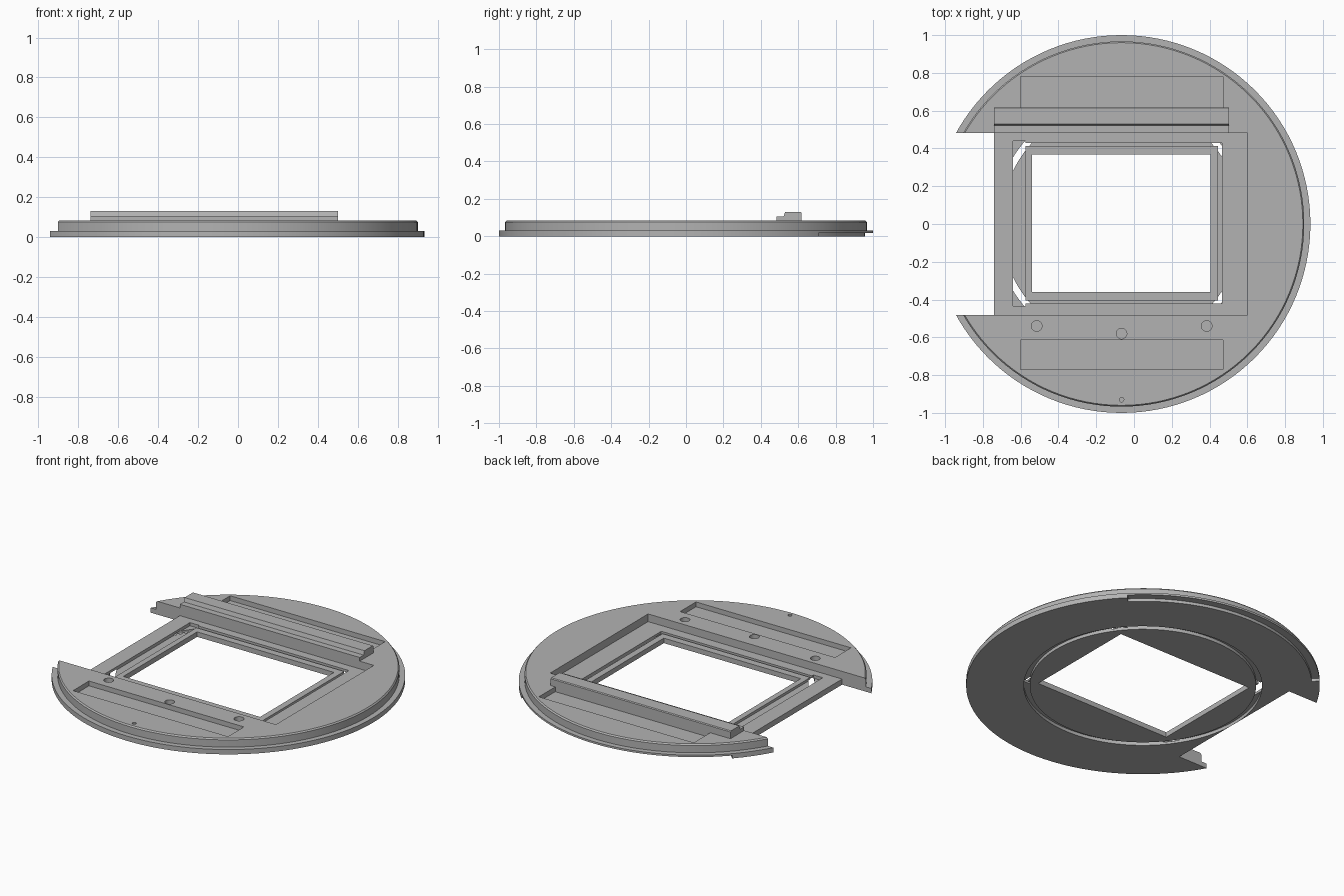
import bpy, bmesh, math

cube = bpy.data.objects.get("Cube")
if cube:
    bpy.data.objects.remove(cube, do_unlink=True)

CX = -0.066      # centre of the round plate
TOP = 0.083      # top of the plate
FLOOR = 0.035    # floor of the wide pocket
SEG = 128

grey = bpy.data.materials.new("mid_grey")
grey.use_nodes = True
colour = (0.45, 0.45, 0.45, 1)
grey.diffuse_color = colour
grey.node_tree.nodes["Principled BSDF"].inputs["Base Color"].default_value = colour


def finish(name, bm):
    bmesh.ops.recalc_face_normals(bm, faces=bm.faces)
    mesh = bpy.data.meshes.new(name)
    bm.to_mesh(mesh)
    bm.free()
    mesh.materials.append(grey)
    obj = bpy.data.objects.new(name, mesh)
    bpy.context.collection.objects.link(obj)
    return obj


def box(name, x0, x1, y0, y1, z0, z1):
    bm = bmesh.new()
    bmesh.ops.create_cube(bm, size=1)
    for v in bm.verts:
        v.co = (x1 if v.co.x > 0 else x0, y1 if v.co.y > 0 else y0, z1 if v.co.z > 0 else z0)
    return finish(name, bm)


def peg(name, x, y, r, z0, z1):
    bm = bmesh.new()
    bmesh.ops.create_cone(bm, cap_ends=True, segments=32, radius1=r, radius2=r, depth=z1 - z0)
    bmesh.ops.translate(bm, verts=bm.verts, vec=(x, y, (z0 + z1) / 2))
    return finish(name, bm)


def lathe(name, profile, start=0, sweep=360, closed=False):
    """Turn an (r, z) profile about the plate centre; closed profiles are tubes."""
    bm = bmesh.new()
    full = sweep == 360
    count = SEG if full else SEG // 2
    rings = []
    for i in range(count if full else count + 1):
        a = math.radians(start + sweep * i / count)
        rings.append([bm.verts.new((CX + r * math.cos(a), r * math.sin(a), z)) for r, z in profile])
    n = len(profile)
    for i in range(count):
        a, b = rings[i], rings[(i + 1) % len(rings)]
        for j in range(n if closed else n - 1):
            k = (j + 1) % n
            bm.faces.new((a[j], b[j], b[k], a[k]))
    if not closed:
        bm.faces.new([r[0] for r in rings])
        bm.faces.new([r[-1] for r in rings])
    elif not full:
        bm.faces.new(rings[0])
        bm.faces.new(rings[-1])
    return finish(name, bm)


def boolean(target, tool, operation="DIFFERENCE"):
    mod = target.modifiers.new(tool.name, "BOOLEAN")
    mod.operation = operation
    mod.solver = "EXACT"
    mod.object = tool
    bpy.context.view_layer.objects.active = target
    bpy.ops.object.modifier_apply(modifier=mod.name)
    bpy.data.objects.remove(tool, do_unlink=True)


# Round plate with a thin flange and a chamfered top edge
plate = lathe("round_plate", [(1, 0), (1, 0.03), (0.967, 0.03), (0.967, 0.075), (0.96, TOP)])

# Open side, wide pocket, moat around the window
cutters = [
    box("side_opening", -1.3, -0.74, -0.483, 0.483, -0.1, 0.3),
    box("wide_pocket", -0.8, 0.6, -0.483, 0.483, FLOOR, 0.3),
    box("moat", -0.6, 0.465, -0.42, 0.43, 0.015, 0.2),
    box("moat_slot", -0.64, -0.575, -0.435, 0.44, 0.015, 0.2),
    # Long shallow trays front and back
    box("front_tray", -0.6, 0.47, -0.77, -0.613, 0.053, 0.2),
    box("back_tray", -0.6, 0.47, 0.6, 0.78, 0.053, 0.2),
    # Ring groove underneath, and undercut of the back flange
    lathe("ring_groove", [(0.64, -0.1), (0.674, -0.1), (0.674, 0.02), (0.64, 0.02)], closed=True),
    lathe("flange_undercut", [(0.956, -0.1), (1.1, -0.1), (1.1, 0.018), (0.956, 0.018)],
          45, 92, closed=True),
]
# Blind holes along the front
for x, y, r in ((-0.515, -0.54, 0.028), (CX, -0.58, 0.028), (0.385, -0.54, 0.028), (CX, -0.93, 0.012)):
    cutters.append(peg("blind_hole", x, y, r, 0.05, 0.2))
for tool in cutters:
    boolean(plate, tool)

# Raised lip around the window
lip = box("window_lip", -0.575, 0.445, -0.405, 0.412, 0.005, 0.031)
boolean(lip, lathe("lip_groove", [(0.64, -0.1), (0.674, -0.1), (0.674, 0.02), (0.64, 0.02)], closed=True))
boolean(plate, lip, "UNION")
boolean(plate, box("window", -0.54, 0.405, -0.36, 0.368, -0.1, 0.3))

# Stepped rail behind the pocket, extruded along x
outline = [(0.483, 0.07), (0.483, 0.106), (0.522, 0.106), (0.53, 0.13), (0.613, 0.13), (0.618, 0.125), (0.618, 0.053), (0.6, 0.053), (0.6, 0.07)]
bm = bmesh.new()
face = bm.faces.new([bm.verts.new((-0.74, y, z)) for y, z in outline])
side = bmesh.ops.extrude_face_region(bm, geom=[face])
bmesh.ops.translate(bm, vec=(1.242, 0, 0), verts=[g for g in side["geom"] if isinstance(g, bmesh.types.BMVert)])
rail = finish("stepped_rail", bm)

for obj in (plate, rail):
    bpy.ops.object.select_all(action="DESELECT")
    obj.select_set(True)
    bpy.context.view_layer.objects.active = obj
    bpy.ops.object.shade_smooth_by_angle(angle=math.radians(25))
